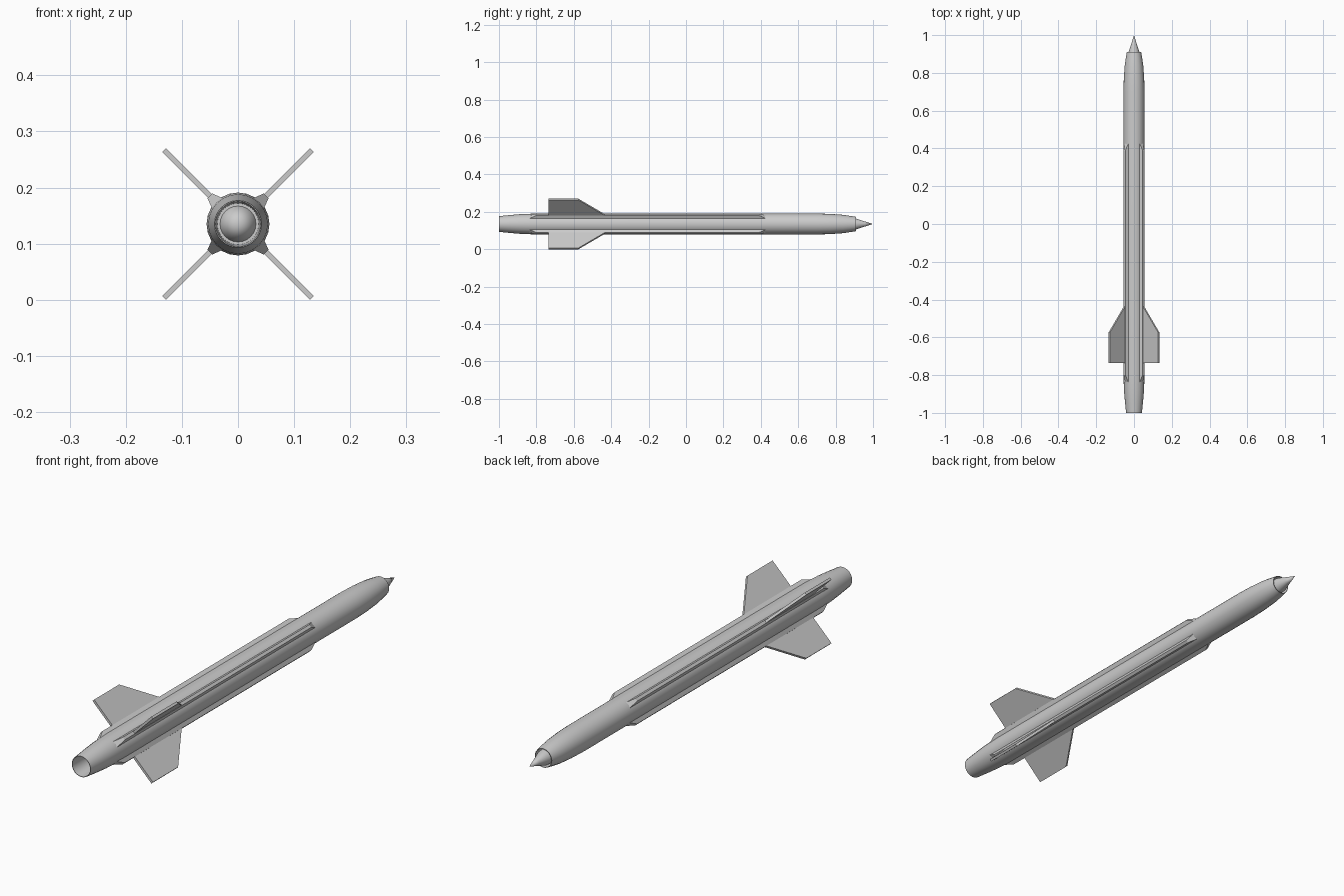
import bpy, bmesh, math
from mathutils import Matrix

if "Cube" in bpy.data.objects:
    bpy.data.objects.remove(bpy.data.objects["Cube"])

ZC = 0.135      # height of the body axis
SIDES = 24


def finish(bm, name, smooth=True):
    bmesh.ops.remove_doubles(bm, verts=bm.verts, dist=1e-5)
    bmesh.ops.recalc_face_normals(bm, faces=bm.faces)
    me = bpy.data.meshes.new(name)
    bm.to_mesh(me)
    bm.free()
    ob = bpy.data.objects.new(name, me)
    bpy.context.collection.objects.link(ob)
    ob.location.z = ZC
    if smooth:
        bpy.ops.object.select_all(action='DESELECT')
        ob.select_set(True)
        bpy.context.view_layer.objects.active = ob
        bpy.ops.object.shade_smooth_by_angle(angle=math.radians(35))
    return ob


def lathe(name, profile):
    """Spin (radius, y) points around the y axis."""
    bm = bmesh.new()
    vs = [bm.verts.new((r, y, 0)) for r, y in profile]
    es = [bm.edges.new(p) for p in zip(vs, vs[1:])]
    bmesh.ops.spin(bm, geom=vs + es, cent=(0, 0, 0), axis=(0, 1, 0),
                   angle=math.tau, steps=SIDES, use_duplicate=False)
    return finish(bm, name)


def loft(name, bottom, top, angle):
    """Solid between two outlines of equal length, turned around the body."""
    bm = bmesh.new()
    a = [bm.verts.new(p) for p in bottom]
    b = [bm.verts.new(p) for p in top]
    bm.faces.new(a)
    bm.faces.new(b)
    n = len(a)
    for i in range(n):
        j = (i + 1) % n
        bm.faces.new((a[i], a[j], b[j], b[i]))
    bm.transform(Matrix.Rotation(angle, 4, 'Y'))
    return finish(bm, name, smooth=False)


# Body tube with open exhaust and open intake
lathe("body", [
    (0, -0.86), (0.037, -0.86), (0.040, -1.0), (0.042, -1.0),
    (0.048, -0.94), (0.053, -0.88), (0.056, -0.80), (0.056, 0.70),
    (0.054, 0.77), (0.049, 0.84), (0.043, 0.88), (0.038, 0.91),
    (0.036, 0.91), (0.040, 0.84), (0, 0.84)])

# Intake spike and exhaust plug
lathe("intake_spike", [(0.034, 0.84), (0.029, 0.91), (0.014, 0.955), (0, 1.0)])
lathe("exhaust_plug", [(0.032, -0.86), (0, -0.95)])

# Four side ducts and four fins on the diagonals
for i in range(4):
    ang = math.radians(45 + 90 * i)
    r0, r1, w0, w1 = 0.050, 0.071, 0.014, 0.006
    loft(f"side_duct_{i + 1}",
         [(r0, -0.845, -w0), (r0, 0.435, -w0), (r0, 0.435, w0), (r0, -0.845, w0)],
         [(r1, -0.80, -w1), (r1, 0.39, -w1), (r1, 0.39, w1), (r1, -0.80, w1)],
         ang)
    outline = [(0.05, -0.735), (0.186, -0.735), (0.186, -0.575), (0.066, -0.43), (0.05, -0.41)]
    loft(f"fin_{i + 1}",
         [(r, y, -0.005) for r, y in outline],
         [(r, y, 0.005) for r, y in outline], ang)
